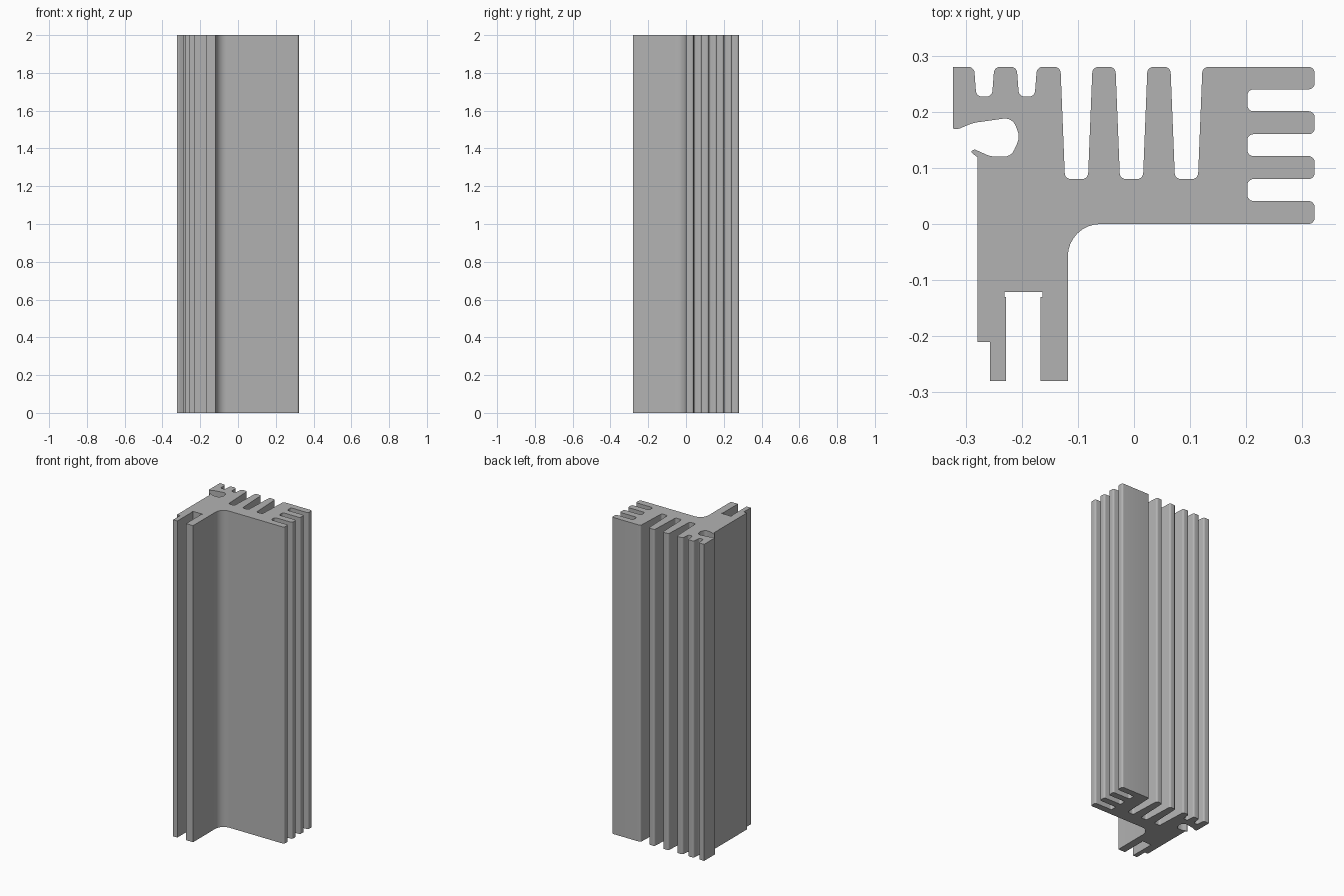
import bpy
import bmesh
import math
from mathutils import Vector

default_cube = bpy.data.objects.get("Cube")
if default_cube:
    bpy.data.objects.remove(default_cube, do_unlink=True)

HEIGHT = 2.0
BACK = 0.28        # outer face of the rear fins
SIDE = 0.322       # outer face of the side fins
LEG_END = -0.28    # free end of the two legs
ROUND = 0.011      # small corner radius


def rounded_outline(corners, step=math.radians(12)):
    """Replace every (x, y, radius) corner with an arc tangent to its edges."""
    outline = []
    count = len(corners)
    for i, (x, y, radius) in enumerate(corners):
        corner = Vector((x, y))
        before = Vector(corners[i - 1][:2]) - corner
        after = Vector(corners[(i + 1) % count][:2]) - corner
        if radius == 0:
            outline.append(corner)
            continue
        half = before.angle(after) / 2
        reach = radius / math.tan(half)
        limit = 0.49 * min(before.length, after.length)
        if reach > limit:
            reach, radius = limit, limit * math.tan(half)
        before.normalize()
        after.normalize()
        centre = corner + (before + after).normalized() * radius / math.sin(half)
        start = corner + before * reach - centre
        end = corner + after * reach - centre
        sweep = start.angle_signed(end)
        segments = max(2, round(abs(sweep) / step))
        for k in range(segments + 1):
            angle = -sweep * k / segments
            c, s = math.cos(angle), math.sin(angle)
            outline.append(centre + Vector((c * start.x - s * start.y,
                                            s * start.x + c * start.y)))
    return outline


def rear_groove(right, left, floor, taper):
    """Tapered groove cut into the back, listed from right to left."""
    return [(right, BACK, ROUND), (right - taper, floor, ROUND),
            (left + taper, floor, ROUND), (left, BACK, ROUND)]


def side_groove(low, high):
    """Straight groove cut into the side, listed from bottom to top."""
    return [(SIDE, low, ROUND), (0.202, low, ROUND),
            (0.202, high, ROUND), (SIDE, high, ROUND)]


# Two legs with the undercut slot between them
profile = [
    (-0.279, -0.21, 0), (-0.257, -0.21, 0), (-0.257, LEG_END, 0),
    (-0.228, LEG_END, 0), (-0.228, -0.13, 0), (-0.231, -0.13, 0),
    (-0.231, -0.121, 0), (-0.163, -0.121, 0), (-0.163, -0.13, 0),
    (-0.167, -0.13, 0), (-0.167, LEG_END, 0), (-0.118, LEG_END, 0),
]

# Large inner fillet and the underside of the arm
profile += [(-0.118, 0, 0.058), (SIDE, 0, ROUND)]

# Side fins
for i in range(3):
    profile += side_groove(0.041 + 0.08 * i, 0.08 + 0.08 * i)
profile.append((SIDE, BACK, ROUND))

# Deep rear fins, then the shallow ones
for i in range(3):
    profile += rear_groove(0.122 - 0.098 * i, 0.065 - 0.098 * i, 0.08, 0.008)
for i in range(2):
    profile += rear_groove(-0.173 - 0.076 * i, -0.209 - 0.076 * i, 0.227, 0.004)
profile.append((-0.323, BACK, 0))

# Hooked pocket with its small lip
profile += [
    (-0.323, 0.17, 0), (-0.313, 0.169, 0.02), (-0.288, 0.18, 0.06),
    (-0.217, 0.19, 0.02), (-0.203, 0.155, 0.03), (-0.219, 0.12, 0.02),
    (-0.255, 0.12, 0.04), (-0.284, 0.133, 0.004), (-0.292, 0.129, 0.004),
    (-0.279, 0.119, 0),
]

# Solid extrusion of the closed profile
bm = bmesh.new()
base = bm.faces.new([bm.verts.new((p.x, p.y, 0)) for p in rounded_outline(profile)])
extruded = bmesh.ops.extrude_face_region(bm, geom=[base], use_keep_orig=True)
top_verts = [g for g in extruded["geom"] if isinstance(g, bmesh.types.BMVert)]
bmesh.ops.translate(bm, verts=top_verts, vec=(0, 0, HEIGHT))
bmesh.ops.recalc_face_normals(bm, faces=bm.faces)
mesh = bpy.data.meshes.new("heat_sink_profile")
bm.to_mesh(mesh)
bm.free()

# Plain grey metal
metal = bpy.data.materials.new("grey_metal")
metal.use_nodes = True
grey = (0.45, 0.45, 0.45, 1)
metal.diffuse_color = grey
metal.node_tree.nodes["Principled BSDF"].inputs["Base Color"].default_value = grey
mesh.materials.append(metal)

heat_sink = bpy.data.objects.new("heat_sink_profile", mesh)
bpy.context.collection.objects.link(heat_sink)
bpy.context.view_layer.objects.active = heat_sink
heat_sink.select_set(True)
bpy.ops.object.shade_smooth_by_angle(angle=math.radians(30))
